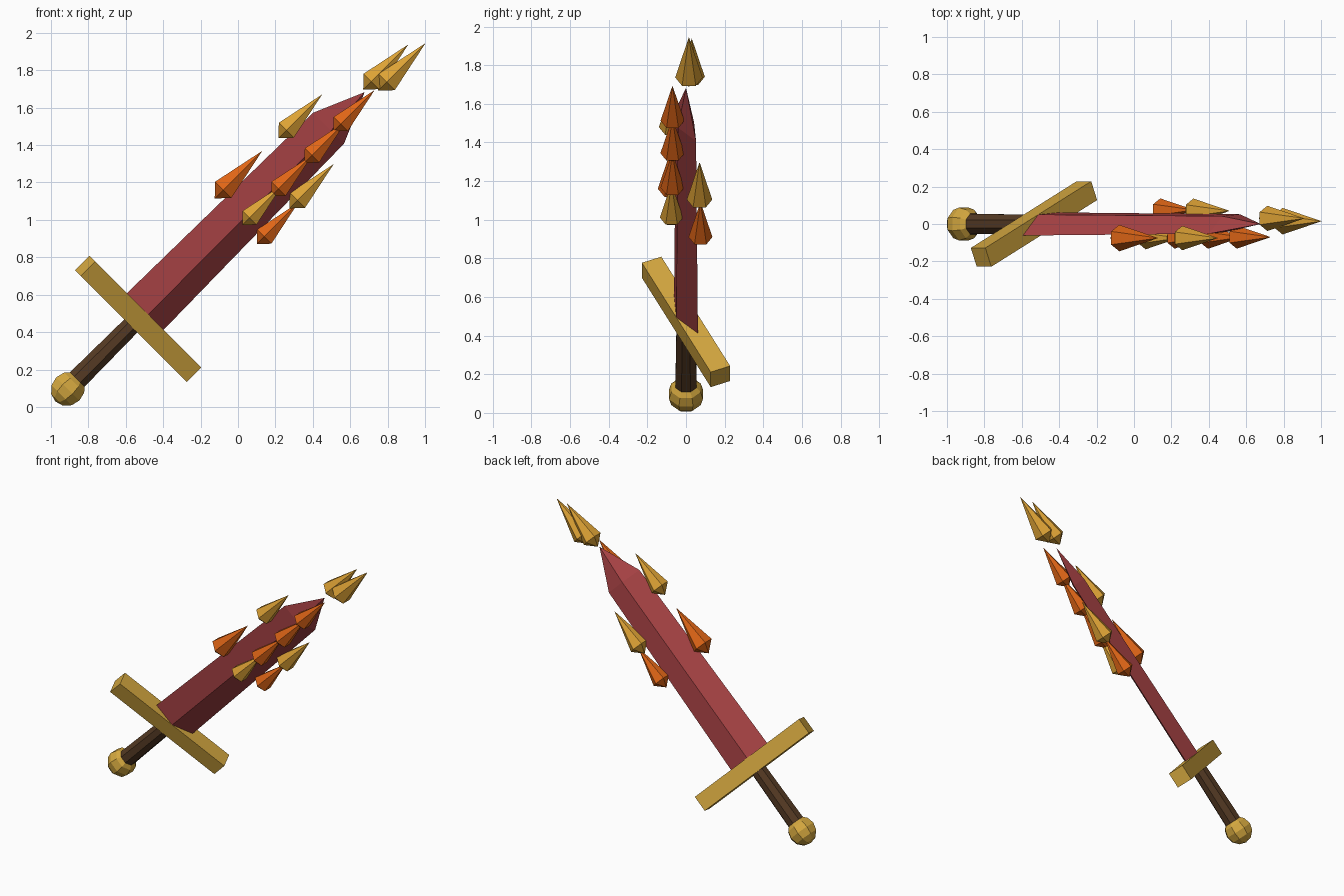
import bpy
import bmesh
from math import sin, cos, pi, radians
from mathutils import Matrix, Vector

cube = bpy.data.objects.get("Cube")
if cube:
    bpy.data.objects.remove(cube, do_unlink=True)


def material(name, rgb):
    mat = bpy.data.materials.new(name)
    mat.use_nodes = True
    mat.diffuse_color = (*rgb, 1)
    mat.node_tree.nodes["Principled BSDF"].inputs["Base Color"].default_value = (*rgb, 1)
    return mat


crimson = material("crimson", (0.40, 0.056, 0.06))
gold = material("gold", (0.66, 0.39, 0.05))
amber = material("amber", (0.72, 0.36, 0.035))
orange = material("orange", (0.74, 0.13, 0.008))
brown = material("brown", (0.09, 0.042, 0.017))

# Sword frame: local z runs along the sword, local x across it, y is depth
FRAME = Matrix.Translation((-0.503, 0, 0.503)) @ Matrix.Rotation(radians(45), 4, 'Y')


def lathe(name, mat, profile, sides, phase=0.0, offset=(0, 0, 0), twist=0.0):
    """Stack rings of (radius x, radius y, height); a zero radius makes a point."""
    bm = bmesh.new()
    rings = []
    for rx, ry, z in profile:
        if rx == 0:
            rings.append([bm.verts.new((0, 0, z))] * sides)
        else:
            angles = [phase + 2 * pi * i / sides for i in range(sides)]
            rings.append([bm.verts.new((rx * cos(a), ry * sin(a), z)) for a in angles])
    for low, high in zip(rings, rings[1:]):
        for i in range(sides):
            j = (i + 1) % sides
            corners = dict.fromkeys((low[i], low[j], high[j], high[i]))
            bm.faces.new(list(corners))
    for ring in (rings[0], rings[-1]):
        if ring[0] is not ring[1]:
            bm.faces.new(ring)
    bmesh.ops.recalc_face_normals(bm, faces=bm.faces)
    bm.transform(FRAME @ Matrix.Translation(Vector(offset)) @ Matrix.Rotation(twist, 4, 'Z'))
    mesh = bpy.data.meshes.new(name)
    bm.to_mesh(mesh)
    bm.free()
    mesh.materials.append(mat)
    obj = bpy.data.objects.new(name, mesh)
    bpy.context.collection.objects.link(obj)
    return obj


TWIST = radians(24)

# Blade: diamond section tapering to a point
lathe("blade", crimson,
      [(0.152, 0.055, 0.0), (0.128, 0.046, 1.396), (0, 0, 1.669)], 4, twist=TWIST)

# Crossguard: long square bar
diag = 2 ** 0.5
lathe("crossguard", gold,
      [(0.438 * diag, 0.055 * diag, z) for z in (-0.10, 0.01)], 4, pi / 4, twist=TWIST)

# Grip and pommel
lathe("grip", brown, [(0.06, 0.06, -0.55), (0.053, 0.053, -0.05)], 8, pi / 8)
R, STEPS = 0.095, 6
ball = [(R * sin(pi * k / STEPS), R * sin(pi * k / STEPS), -R * cos(pi * k / STEPS))
        for k in range(1, STEPS)]
lathe("pommel", gold, [(0, 0, -R)] + ball + [(0, 0, R)], 8, pi / 8, offset=(0, 0, -0.575))

# Flame spikes: (colour, across, depth, tip height along the sword, scale)
spikes = [
    (orange, 0.03, -0.07, 1.715, 0.87),
    (orange, 0.04, -0.07, 1.49, 0.88),
    (orange, 0.04, -0.07, 1.235, 0.87),
    (amber, 0.04, -0.075, 1.01, 0.85),
    (orange, -0.165, -0.075, 1.06, 1.0),
    (amber, -0.152, -0.075, 1.50, 0.92),
    (amber, 0.155, 0.07, 1.28, 0.93),
    (orange, 0.167, 0.075, 1.0, 0.87),
    (amber, -0.015, 0.03, 2.015, 0.95),
    (amber, 0.045, 0.015, 2.085, 1.0),
]
for n, (mat, across, depth, tip, s) in enumerate(spikes, 1):
    r = 0.071 * s
    lathe(f"flame_spike_{n}", mat, [(0, 0, -0.36 * s), (r, r, -0.295 * s), (0, 0, 0)],
          6, pi / 2, offset=(across, depth, tip))
